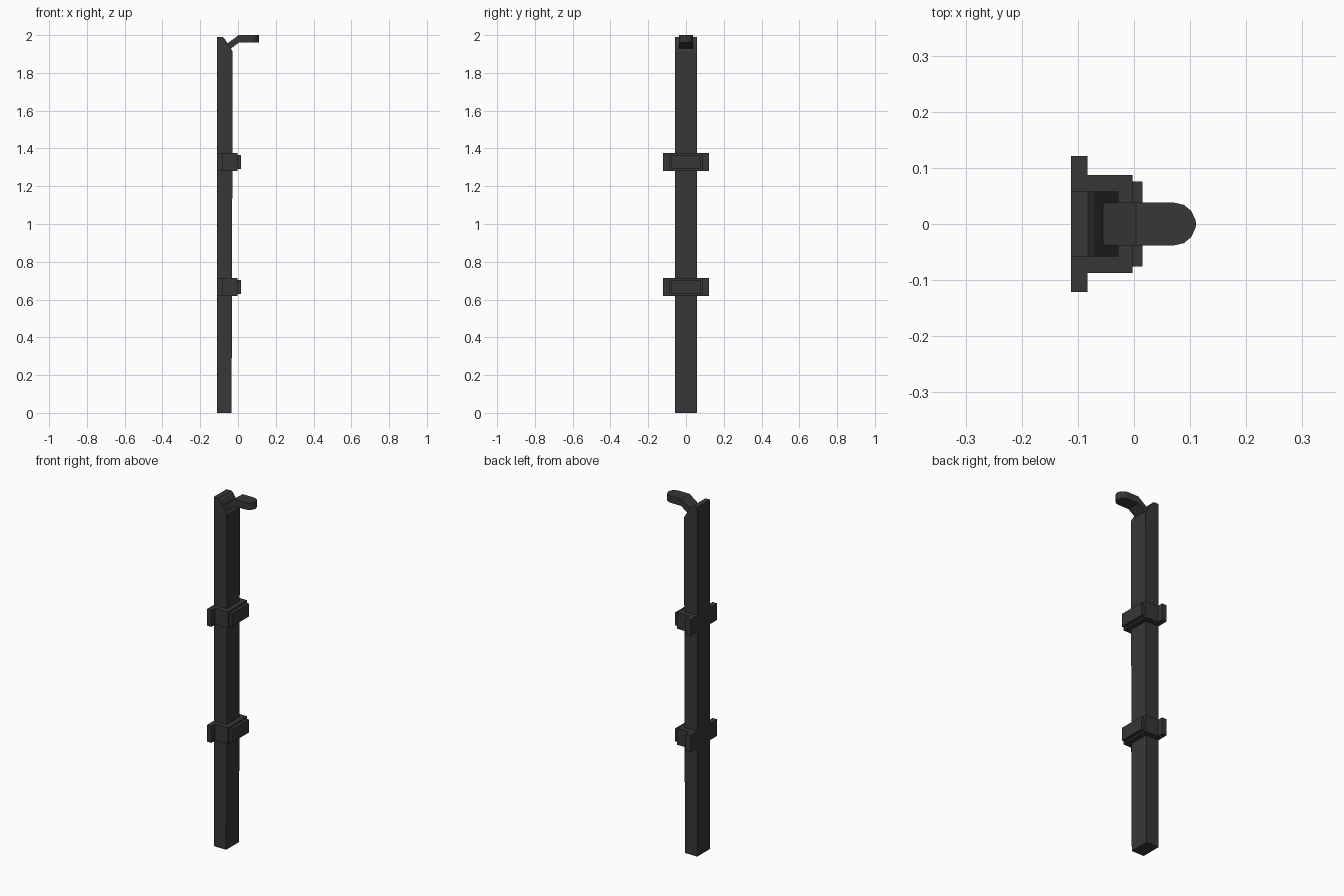
import bpy, bmesh, math

if "Cube" in bpy.data.objects:
    bpy.data.objects.remove(bpy.data.objects["Cube"])

mat = bpy.data.materials.new("charcoal")
mat.diffuse_color = (0.038, 0.038, 0.038, 1)
mat.use_nodes = True
mat.node_tree.nodes["Principled BSDF"].inputs["Base Color"].default_value = mat.diffuse_color


def finish(bm, name):
    bmesh.ops.recalc_face_normals(bm, faces=bm.faces[:])
    me = bpy.data.meshes.new(name)
    bm.to_mesh(me)
    bm.free()
    me.materials.append(mat)
    ob = bpy.data.objects.new(name, me)
    bpy.context.collection.objects.link(ob)
    return ob


def extrude_profile(name, pts, offset):
    """Extrude a closed outline of 3D points along an offset."""
    bm = bmesh.new()
    face = bm.faces.new([bm.verts.new(p) for p in pts])
    out = bmesh.ops.extrude_face_region(bm, geom=[face])
    moved = [g for g in out["geom"] if isinstance(g, bmesh.types.BMVert)]
    bmesh.ops.translate(bm, verts=moved, vec=offset)
    return finish(bm, name)


# Post with a sloping cut at the top
post = [(-0.112, 0), (-0.034, 0), (-0.028, 1.912), (-0.07, 1.98), (-0.082, 1.99), (-0.112, 1.99)]
extrude_profile("post", [(x, -0.058, z) for x, z in post], (0, 0.116, 0))

# Clamps: U-shaped strap with side ears, plus a raised front plate
half = [(-0.03, 0.058), (-0.112, 0.058), (-0.112, 0.121), (-0.083, 0.121), (-0.083, 0.087), (-0.003, 0.087)]
outline = half + [(x, -y) for x, y in reversed(half)]
plate = [(-0.004, -0.076), (0.015, -0.076), (0.015, 0.076), (-0.004, 0.076)]
for label, z in (("lower", 0.667), ("upper", 1.328)):
    extrude_profile(label + "_clamp", [(x, y, z - 0.047) for x, y in outline], (0, 0, 0.094))
    extrude_profile(label + "_clamp_plate", [(x, y, z - 0.037) for x, y in plate], (0, 0, 0.074))

# Bent tongue with a rounded tip: cross rows lofted from the post outwards
rows = [(-0.059, 0.038, 1.954, 1.913), (0.004, 0.038, 2.0, 1.96), (0.072, 0.038, 2.0, 1.96)]
for i in range(1, 4):
    a = math.radians(90 - i * 26)
    rows.append((0.072 + 0.038 * math.cos(a), 0.038 * math.sin(a), 2.0, 1.96))
bm = bmesh.new()
rings = [[bm.verts.new(p) for p in ((x, -w, t), (x, w, t), (x, w, b), (x, -w, b))] for x, w, t, b in rows]
for r0, r1 in zip(rings, rings[1:]):
    for k in range(4):
        n = (k + 1) % 4
        bm.faces.new((r0[k], r0[n], r1[n], r1[k]))
bm.faces.new(rings[0])
tip_top, tip_low = bm.verts.new((0.111, 0, 2.0)), bm.verts.new((0.111, 0, 1.96))
e = rings[-1]
for f in ((e[0], e[1], tip_top), (e[2], e[3], tip_low),
          (e[1], e[2], tip_low, tip_top), (e[3], e[0], tip_top, tip_low)):
    bm.faces.new(f)
finish(bm, "tongue")
